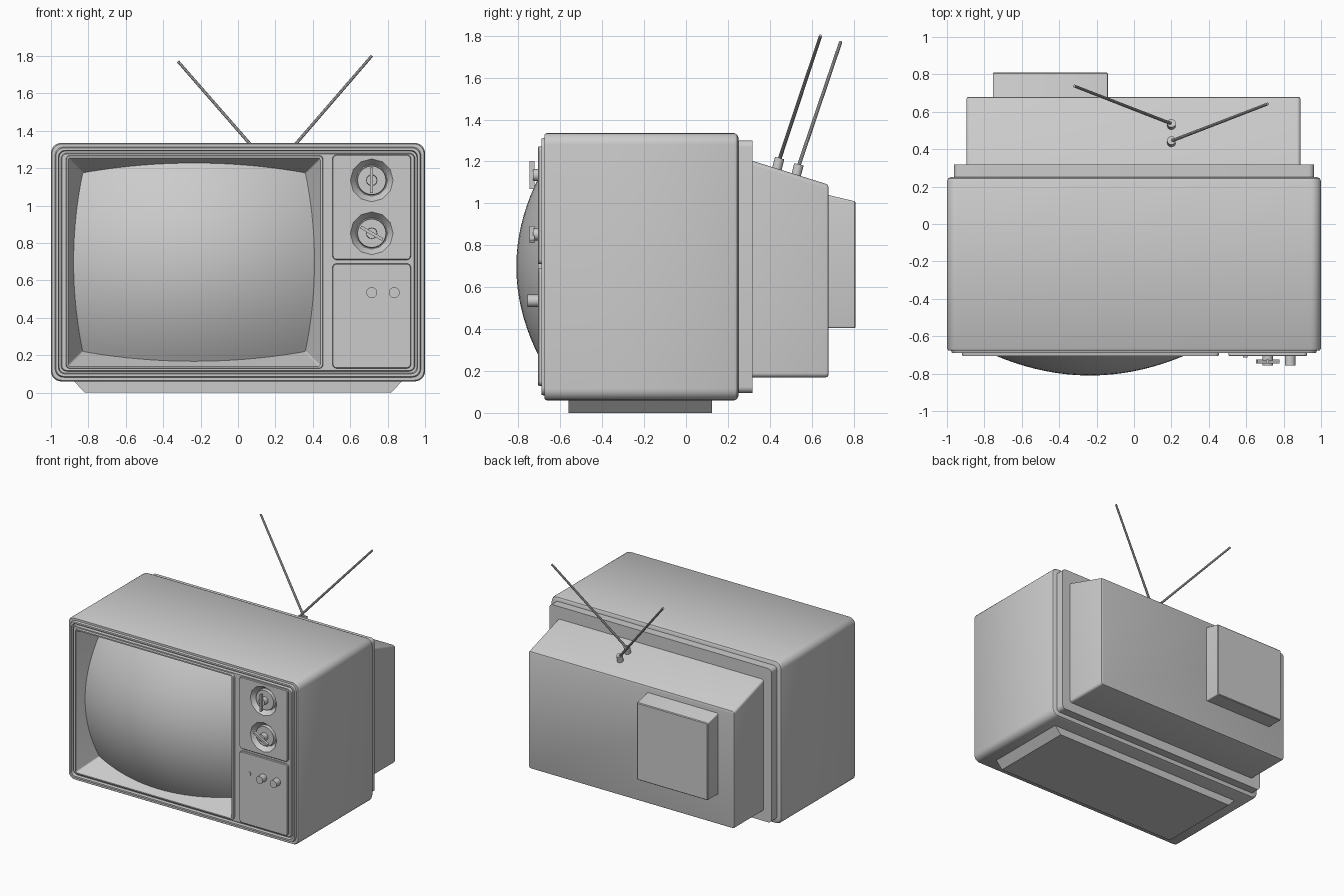
import bpy, bmesh, math
from mathutils import Vector

if "Cube" in bpy.data.objects:
    bpy.data.objects.remove(bpy.data.objects["Cube"])


def finish(name, bm, angle=35):
    bmesh.ops.recalc_face_normals(bm, faces=bm.faces)
    me = bpy.data.meshes.new(name)
    bm.to_mesh(me)
    bm.free()
    ob = bpy.data.objects.new(name, me)
    bpy.context.collection.objects.link(ob)
    smooth(ob, angle)
    return ob


def select(ob):
    bpy.ops.object.select_all(action='DESELECT')
    ob.select_set(True)
    bpy.context.view_layer.objects.active = ob


def smooth(ob, angle=35):
    select(ob)
    bpy.ops.object.shade_smooth_by_angle(angle=math.radians(angle))


def inset(rect, d):
    return (rect[0] + d, rect[1] - d, rect[2] + d, rect[3] - d)


def loft(name, rings, n=6):
    """Solid through rounded rectangles; each ring is (y, (x0, x1, z0, z1), corner radius)."""
    bm = bmesh.new()
    loops = []
    for y, (x0, x1, z0, z1), r in rings:
        loop = []
        corners = ((x1 - r, z1 - r), (x0 + r, z1 - r), (x0 + r, z0 + r), (x1 - r, z0 + r))
        for q, (cx, cz) in enumerate(corners):
            for i in range(n + 1):
                a = math.pi / 2 * (q + i / n)
                loop.append(bm.verts.new((cx + r * math.cos(a), y, cz + r * math.sin(a))))
        loops.append(loop)
    for a, b in zip(loops, loops[1:]):
        for i in range(len(a)):
            j = (i + 1) % len(a)
            bm.faces.new((a[i], a[j], b[j], b[i]))
    bm.faces.new(loops[0])
    bm.faces.new(loops[-1])
    return finish(name, bm)


def rod(name, p, q, r1, r2=None, sides=16):
    """Cylinder or cone from p to q."""
    p, q = Vector(p), Vector(q)
    bm = bmesh.new()
    bmesh.ops.create_cone(bm, cap_ends=True, segments=sides, radius1=r1,
                          radius2=r1 if r2 is None else r2, depth=(q - p).length)
    rot = (q - p).to_track_quat('Z', 'Y').to_matrix()
    bmesh.ops.rotate(bm, verts=bm.verts, matrix=rot)
    bmesh.ops.translate(bm, verts=bm.verts, vec=(p + q) / 2)
    return finish(name, bm)


# cabinet: back edge, shell, front rim, groove, face, screen bezel, tapered recess
body = (-1, 1, 0.06, 1.335)
bezel = (-0.92, 0.455, 0.128, 1.268)
opening = (-0.91, 0.44, 0.14, 1.255)
cabinet = loft("cabinet", [
    (0.25, inset(body, 0.02), 0.04),
    (0.243, inset(body, 0.006), 0.05),
    (0.23, body, 0.055),
    (-0.665, body, 0.055),
    (-0.675, inset(body, 0.006), 0.05),
    (-0.675, inset(body, 0.022), 0.045),
    (-0.69, inset(body, 0.027), 0.042),
    (-0.69, inset(body, 0.04), 0.035),
    (-0.67, inset(body, 0.044), 0.033),
    (-0.67, inset(body, 0.054), 0.03),
    (-0.69, inset(body, 0.058), 0.028),
    (-0.69, bezel, 0.022),
    (-0.706, inset(bezel, 0.003), 0.02),
    (-0.706, opening, 0.012),
    (-0.45, inset(opening, 0.115), 0.005)])

# bulging picture tube, trimmed to the sloping recess walls
bm = bmesh.new()
N = 24
cx, cz = -0.235, 0.6975
rows = []
for j in range(N + 1):
    row = []
    for i in range(N + 1):
        u, v, y = 2 * i / N - 1, 2 * j / N - 1, -0.7
        for _ in range(15):
            d = 0.45 * (y + 0.706)
            x, z = u * (0.675 - d), v * (0.5575 - d)
            y = -0.81 + x * x / 2.4 + z * z / 1.7
        row.append(bm.verts.new((cx + x, y, cz + z)))
    rows.append(row)
for j in range(N):
    for i in range(N):
        bm.faces.new((rows[j][i], rows[j][i + 1], rows[j + 1][i + 1], rows[j + 1][i]))
screen = finish("screen", bm)
screen.data.update()
if screen.data.polygons[N * N // 2].normal.y > 0:
    screen.data.flip_normals()

# control panels
panels = []
for name, z0, z1 in (("dial_panel", 0.71, 1.272), ("knob_panel", 0.13, 0.69)):
    r = (0.505, 0.925, z0, z1)
    panels.append(loft(name, [(-0.68, r, 0.022), (-0.702, r, 0.022),
                              (-0.706, inset(r, 0.004), 0.018)]))

# two dials in faceted bowls, each with disc, hub and grip bar
dx = 0.715
for k, (z, tilt) in enumerate(((1.135, 90), (0.852, -30))):
    cutter = rod("bowl_cutter", (dx, -0.711, z), (dx, -0.665, z), 0.118, 0.085, 12)
    for ob in (cabinet, panels[0]):
        select(ob)
        m = ob.modifiers.new("bowl", 'BOOLEAN')
        m.operation, m.solver, m.object = 'DIFFERENCE', 'EXACT', cutter
        bpy.ops.object.modifier_apply(modifier=m.name)
        smooth(ob)
    bpy.data.objects.remove(cutter)
    rod(f"dial_disc_{k}", (dx, -0.66, z), (dx, -0.69, z), 0.08, 0.076, 24)
    rod(f"dial_hub_{k}", (dx, -0.68, z), (dx, -0.73, z), 0.03, 0.028, 20)
    bpy.ops.mesh.primitive_cube_add(size=1, location=(dx, -0.735, z),
                                    rotation=(0, -math.radians(tilt), 0))
    bar = bpy.context.object
    bar.name = f"dial_bar_{k}"
    bar.scale = (0.135, 0.022, 0.016)

# small knobs and indicator
for name, x, r, y in (("indicator", 0.595, 0.013, -0.713), ("left_knob", 0.715, 0.029, -0.757),
                      ("right_knob", 0.835, 0.029, -0.757)):
    rod(name, (x, -0.69, 0.535), (x, y, 0.535), r, sides=20)

# back flange, sloping rear housing and tube cover
flange = (-0.963, 0.963, 0.095, 1.30)
loft("back_flange", [(0.24, flange, 0.03), (0.317, flange, 0.03)])
loft("rear_housing", [(0.31, (-0.895, 0.89, 0.17, 1.205), 0.02),
                      (0.668, (-0.895, 0.89, 0.17, 1.093), 0.02),
                      (0.677, (-0.892, 0.887, 0.173, 1.087), 0.018),
                      (0.68, (-0.885, 0.88, 0.18, 1.078), 0.012)])
loft("tube_cover", [(0.67, (-0.755, -0.14, 0.405, 1.042), 0.008),
                    (0.805, (-0.755, -0.14, 0.405, 1.01), 0.008),
                    (0.81, (-0.75, -0.145, 0.41, 1.004), 0.006)], n=3)

# base plinth with sloping ends
bm = bmesh.new()
ends = [[bm.verts.new((x, y, z)) for x, z in ((-0.82, 0), (0.82, 0), (0.885, 0.07), (-0.885, 0.07))]
        for y in (-0.56, 0.125)]
for i in range(4):
    j = (i + 1) % 4
    bm.faces.new((ends[0][i], ends[0][j], ends[1][j], ends[1][i]))
for e in ends:
    bm.faces.new(e)
finish("base", bm)

# pair of antenna rods on short sockets
for side, foot, tip in (("right", (0.2, 0.43, 1.15), (0.715, 0.642, 1.8)),
                        ("left", (0.2, 0.522, 1.12), (-0.32, 0.738, 1.77))):
    top = Vector(foot) + Vector((0, 0.017, 0.066))
    rod(side + "_antenna_socket", foot, top, 0.023)
    rod(side + "_antenna", top - Vector((0, 0.003, 0.012)), tip, 0.009, 0.008, 10)
